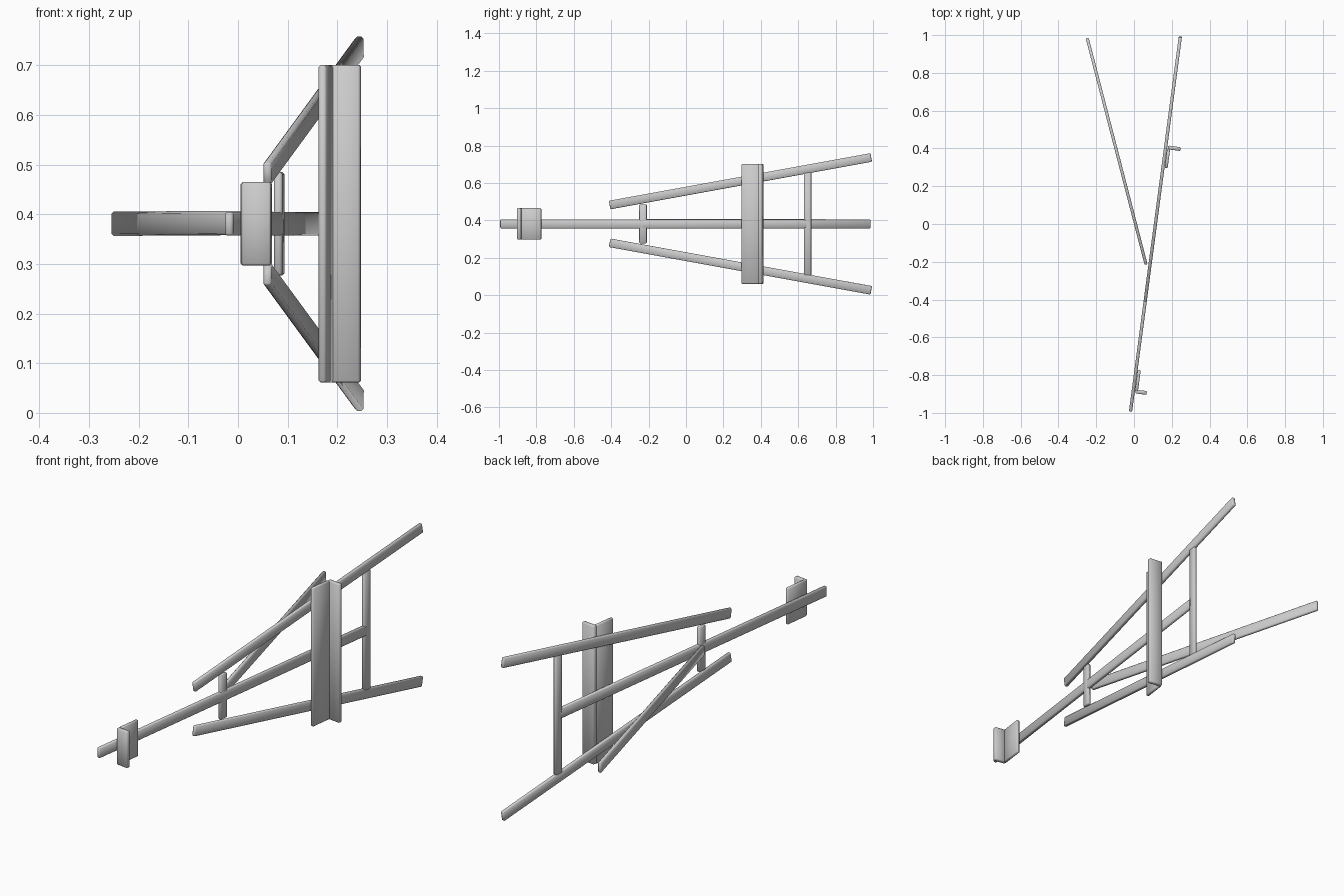
import bpy, bmesh
from mathutils import Vector, Matrix

if "Cube" in bpy.data.objects:
    bpy.data.objects.remove(bpy.data.objects["Cube"])

ZC = 0.381                                   # height of the symmetry plane
P0, P1 = Vector((-0.019, -0.997)), Vector((0.246, 0.997))
D2 = (P1 - P0).normalized()
D = Vector((D2.x, D2.y, 0))                  # direction of the leaning frame
N = Vector((D2.y, -D2.x, 0))                 # its front-facing normal


def frame(y, z=0.0, off=0.0):
    """Point on the frame plane at depth y, z above centre, pushed out by off."""
    x = P0.x + (y - P0.y) * D2.x / D2.y
    return Vector((x, y, ZC + z)) + N * off


def bar(name, p, q, width, thick, normal, bevel=0.004):
    """Rectangular bar from p to q; thick is measured along normal."""
    along = (q - p).normalized()
    side = normal.cross(along).normalized()
    m = Matrix((along * (q - p).length, side * width, normal * thick)).transposed().to_4x4()
    m.translation = (p + q) / 2
    bm = bmesh.new()
    bmesh.ops.create_cube(bm, size=1, matrix=m)
    bmesh.ops.bevel(bm, geom=bm.edges[:], offset=bevel, segments=1, affect='EDGES')
    bmesh.ops.recalc_face_normals(bm, faces=bm.faces)
    for f in bm.faces:
        f.smooth = True
    me = bpy.data.meshes.new(name)
    bm.to_mesh(me)
    bm.free()
    ob = bpy.data.objects.new(name, me)
    bpy.context.collection.objects.link(ob)
    return ob


# Centre mast
bar("mast", frame(-0.993), frame(0.65), 0.048, 0.017, N)

# Splayed front legs, mirrored about the centre
for s, label in ((1, "left"), (-1, "right")):
    bar("front_leg_" + label, frame(-0.408, 0.101 * s), frame(0.99, 0.355 * s), 0.046, 0.017, N)

# Cross bars between the legs
for name, y, h in (("upper_cross_bar", -0.23, 0.104), ("lower_cross_bar", 0.65, 0.277)):
    bar(name, frame(y, -h), frame(y, h), 0.04, 0.017, N)

# Hinged back leg
a, b = Vector((0.064, -0.215, ZC + 0.002)), Vector((-0.248, 0.985, ZC))
bar("back_leg", a, b, 0.049, 0.016, (b - a).cross(Vector((0, 0, 1))).normalized())

# Canvas tray and top clamp: back plate plus projecting ledge (L section)
for name, y0, y1, ledge_y, h, reach in (
        ("tray", 0.298, 0.402, 0.404, 0.32, 0.080),
        ("clamp", -0.885, -0.771, -0.888, 0.084, 0.072)):
    yc = (y0 + y1) / 2
    bar(name + "_plate", frame(yc, -h, 0.017), frame(yc, h, 0.017), y1 - y0, 0.016, N)
    r = (0.012 + reach) / 2
    bar(name + "_ledge", frame(ledge_y, -h, r) + D * 0.003, frame(ledge_y, h, r) + D * 0.003,
        reach - 0.012, 0.02, D)
